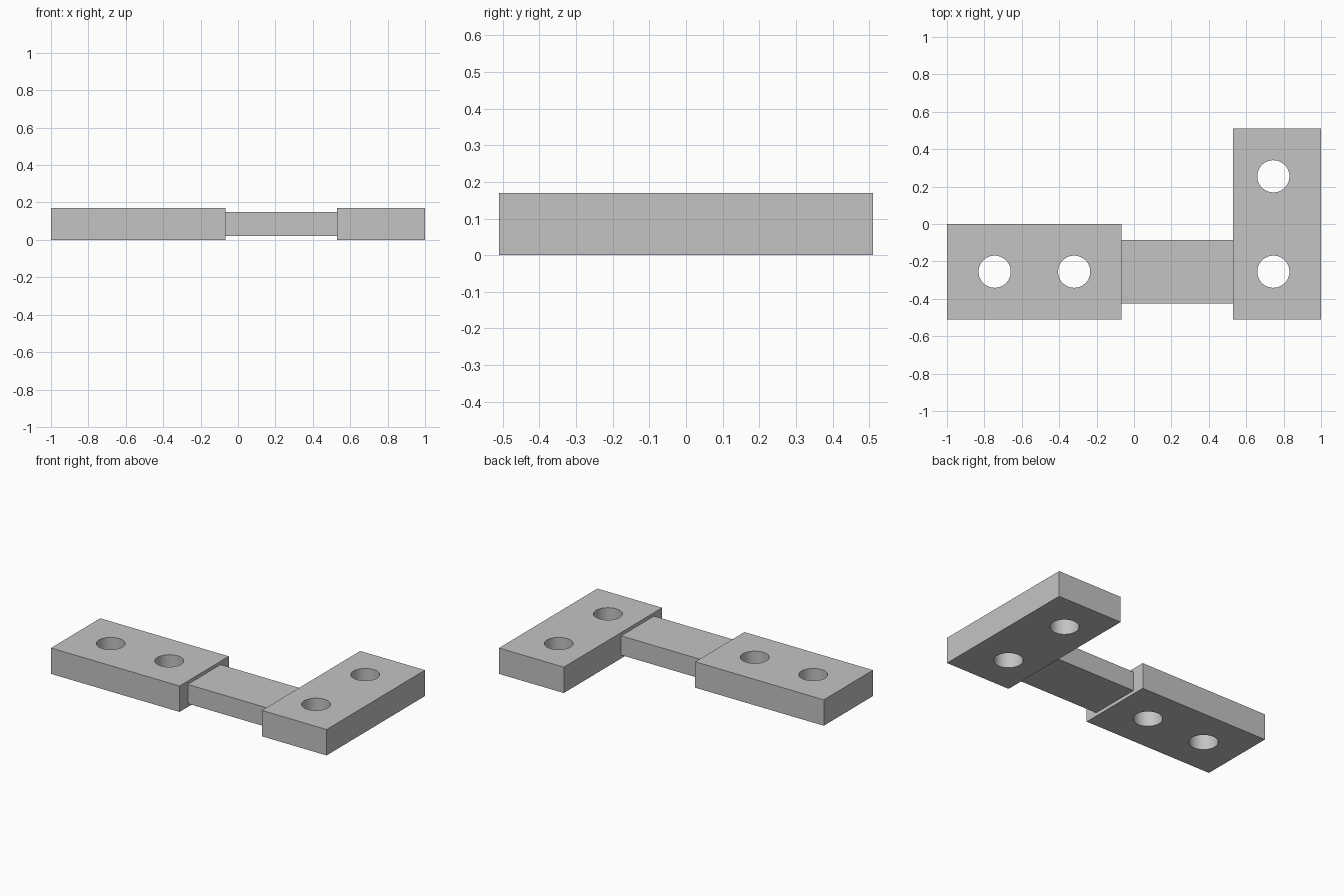
import bpy

default = bpy.data.objects.get("Cube")
if default:
    bpy.data.objects.remove(default, do_unlink=True)

THICK = 0.17
HOLE_RADIUS = 0.086

# Single flat grey
grey = bpy.data.materials.new("plain_grey")
grey.use_nodes = True
colour = (0.55, 0.55, 0.55, 1)
grey.diffuse_color = colour
grey.node_tree.nodes["Principled BSDF"].inputs["Base Color"].default_value = colour


def block(name, low, high):
    """Box spanning two opposite corners."""
    centre = [(a + b) / 2 for a, b in zip(low, high)]
    bpy.ops.mesh.primitive_cube_add(size=1, location=centre)
    ob = bpy.context.object
    ob.name = name
    ob.scale = [b - a for a, b in zip(low, high)]
    bpy.ops.object.transform_apply(location=True, rotation=False, scale=True)
    ob.data.materials.append(grey)
    return ob


def drill(ob, centres):
    """Cut round through-holes and smooth their walls."""
    for x, y in centres:
        bpy.ops.mesh.primitive_cylinder_add(
            vertices=64, radius=HOLE_RADIUS, depth=THICK * 3,
            location=(x, y, THICK / 2))
        cutter = bpy.context.object
        cutter.hide_render = True
        cutter.data.materials.append(grey)
        mod = ob.modifiers.new("hole", "BOOLEAN")
        mod.operation = "DIFFERENCE"
        mod.solver = "EXACT"
        mod.object = cutter
        bpy.ops.object.select_all(action="DESELECT")
        ob.select_set(True)
        bpy.context.view_layer.objects.active = ob
        bpy.ops.object.modifier_apply(modifier=mod.name)
        bpy.data.objects.remove(cutter, do_unlink=True)
    bpy.ops.object.shade_smooth_by_angle()


# Long plate lying along x
long_plate = block("long_plate", (-1, -0.51, 0), (-0.067, 0, THICK))
drill(long_plate, [(-0.745, -0.255), (-0.32, -0.255)])

# Cross plate lying along y
cross_plate = block("cross_plate", (0.53, -0.51, 0), (1, 0.51, THICK))
drill(cross_plate, [(0.745, -0.255), (0.745, 0.255)])

# Thinner bar joining the plates
block("connecting_bar", (-0.067, -0.425, 0.022), (0.53, -0.085, 0.148))
